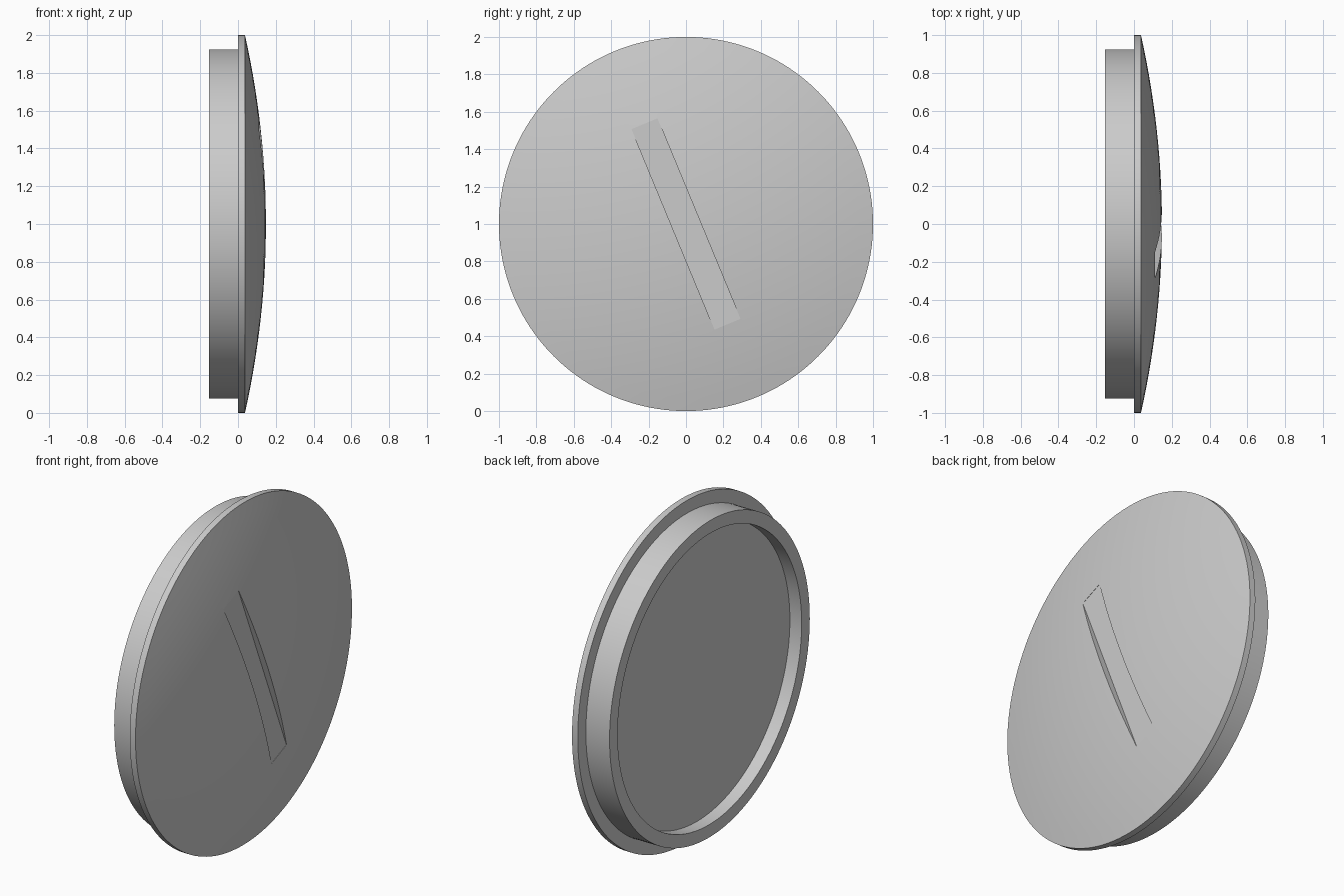
import bpy
import bmesh
from math import cos, sin, tau, radians

SEGMENTS = 160
CENTRE_Z = 1.0

cube = bpy.data.objects.get("Cube")
if cube:
    bpy.data.objects.remove(cube, do_unlink=True)

grey = bpy.data.materials.new("light grey")
grey.use_nodes = True
colour = (0.6, 0.6, 0.6, 1.0)
grey.diffuse_color = colour
grey.node_tree.nodes["Principled BSDF"].inputs["Base Color"].default_value = colour


def lathe_x(name, profile):
    """Revolve (x, radius) points around the x axis; radius 0 closes a pole."""
    bm = bmesh.new()
    rings = []
    for x, r in profile:
        if r == 0:
            rings.append([bm.verts.new((x, 0, CENTRE_Z))])
        else:
            rings.append([bm.verts.new((x, r * cos(tau * i / SEGMENTS),
                                        CENTRE_Z + r * sin(tau * i / SEGMENTS)))
                          for i in range(SEGMENTS)])
    for a, b in zip(rings, rings[1:]):
        for i in range(SEGMENTS):
            j = (i + 1) % SEGMENTS
            if len(a) == 1:
                bm.faces.new((a[0], b[i], b[j]))
            elif len(b) == 1:
                bm.faces.new((a[i], b[0], a[j]))
            else:
                bm.faces.new((a[i], b[i], b[j], a[j]))
    bmesh.ops.recalc_face_normals(bm, faces=bm.faces)
    mesh = bpy.data.meshes.new(name)
    bm.to_mesh(mesh)
    bm.free()
    mesh.materials.append(grey)
    obj = bpy.data.objects.new(name, mesh)
    bpy.context.collection.objects.link(obj)
    return obj


# Cap: shallow domed outside, thin flange, plug ring and recessed back
EDGE_X, TOP_X, STEPS = 0.037, 0.148, 14
dome = [(TOP_X - (TOP_X - EDGE_X) * (k / STEPS) ** 2, k / STEPS)
        for k in range(STEPS + 1)]
back = [(0, 1), (0, 0.925), (-0.153, 0.925), (-0.153, 0.85),
        (-0.077, 0.85), (-0.077, 0)]
cap = lathe_x("domed_cap", dome + back)

# Tilted coin slot with a flat floor
FLOOR_X = 0.109
bpy.ops.mesh.primitive_cube_add(size=1, location=(FLOOR_X + 0.1, 0, CENTRE_Z),
                                rotation=(radians(22.5), 0, 0))
cutter = bpy.context.object
cutter.name = "slot_cutter"
cutter.scale = (0.2, 0.15, 1.16)
cutter.hide_render = True
cutter.data.materials.append(grey)

bpy.ops.object.select_all(action="DESELECT")
cap.select_set(True)
bpy.context.view_layer.objects.active = cap
cut = cap.modifiers.new("slot", "BOOLEAN")
cut.operation = "DIFFERENCE"
cut.solver = "EXACT"
cut.object = cutter
bpy.ops.object.modifier_apply(modifier=cut.name)
bpy.data.objects.remove(cutter, do_unlink=True)
bpy.ops.object.shade_smooth_by_angle(angle=radians(30))
